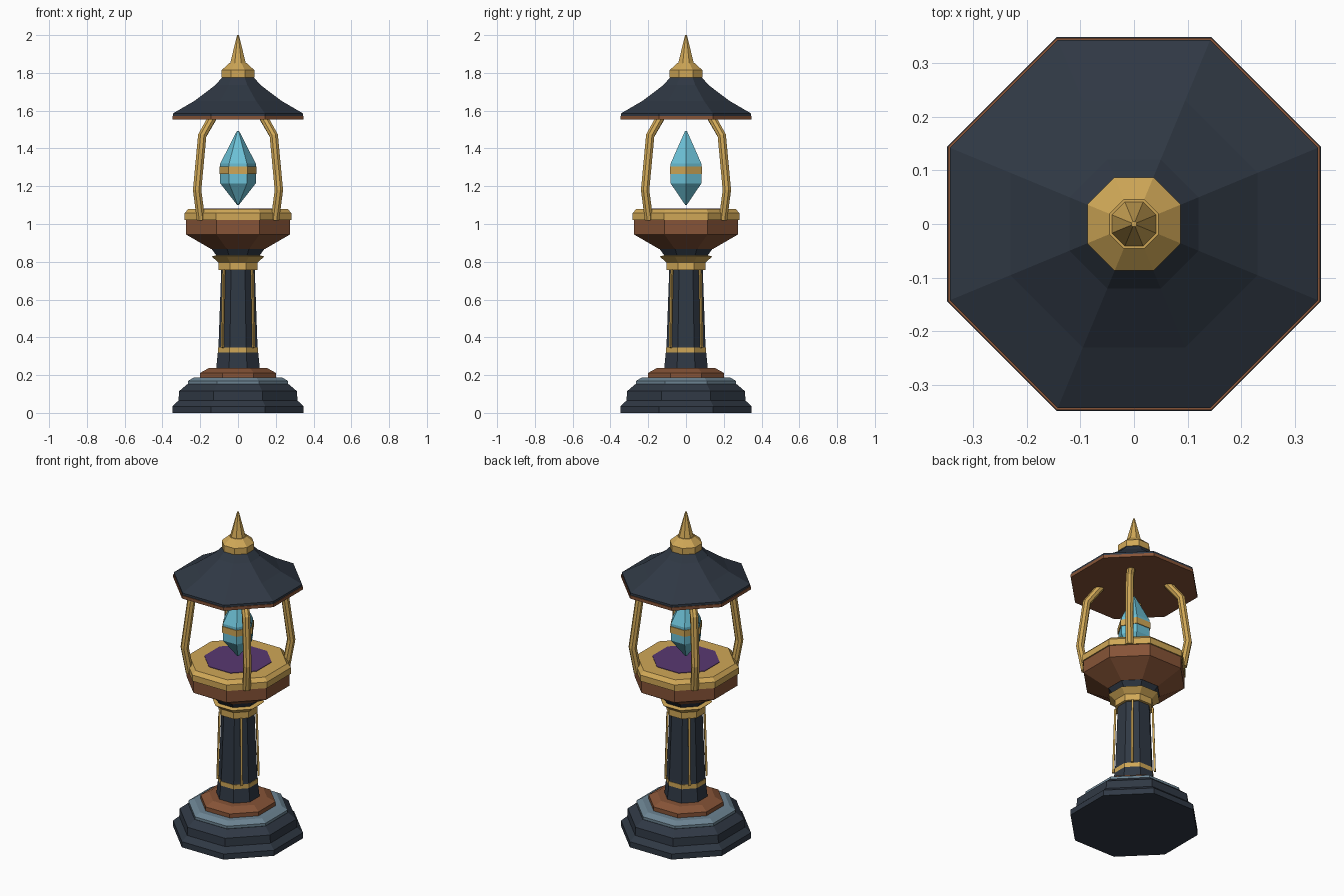
import bpy, bmesh, math
from mathutils import Vector

if "Cube" in bpy.data.objects:
    bpy.data.objects.remove(bpy.data.objects["Cube"])


def material(name, rgb):
    m = bpy.data.materials.new(name)
    m.diffuse_color = (*rgb, 1)
    m.use_nodes = True
    m.node_tree.nodes["Principled BSDF"].inputs["Base Color"].default_value = m.diffuse_color
    return m


NAVY = material("dark navy", (0.029, 0.040, 0.058))
GOLD = material("gold", (0.63, 0.39, 0.095))
COPPER = material("copper brown", (0.24, 0.088, 0.038))
SLATE = material("slate blue", (0.15, 0.23, 0.29))
CRYSTAL = material("crystal cyan", (0.15, 0.53, 0.67))
PURPLE = material("purple", (0.10, 0.04, 0.165))


def finish(bm, name, mat):
    bmesh.ops.recalc_face_normals(bm, faces=bm.faces)
    mesh = bpy.data.meshes.new(name)
    bm.to_mesh(mesh)
    bm.free()
    mesh.materials.append(mat)
    ob = bpy.data.objects.new(name, mesh)
    bpy.context.collection.objects.link(ob)
    return ob


def bridge(bm, rings):
    """Skin a stack of vertex rings and cap both ends."""
    n = len(rings[0])
    for a, b in zip(rings, rings[1:]):
        for i in range(n):
            j = (i + 1) % n
            bm.faces.new((a[i], a[j], b[j], b[i]))
    bm.faces.new(rings[0][::-1])
    bm.faces.new(rings[-1])


def turned(name, mat, profile, sides=8, flat_front=True):
    """Faceted solid from (radius, height) pairs; radius is to the flats if flat_front."""
    bm = bmesh.new()
    scale = 1 / math.cos(math.pi / sides) if flat_front else 1
    phase = math.pi / sides if flat_front else 0
    rings = []
    for r, z in profile:
        rings.append([bm.verts.new((r * scale * math.cos(phase + math.tau * i / sides),
                                    r * scale * math.sin(phase + math.tau * i / sides), z))
                      for i in range(sides)])
    bridge(bm, rings)
    return finish(bm, name, mat)


def bar(name, mat, path, radius, angle, sides):
    """Bent tube following (distance, height) points in the vertical plane at an angle."""
    out = Vector((math.cos(angle), math.sin(angle), 0))
    side = Vector((-out.y, out.x, 0))
    pts = [out * d + Vector((0, 0, z)) for d, z in path]
    bm = bmesh.new()
    rings = []
    for k, p in enumerate(pts):
        tangent = (pts[min(k + 1, len(pts) - 1)] - pts[max(k - 1, 0)]).normalized()
        normal = side.cross(tangent)
        rings.append([bm.verts.new(p + radius * (side * math.cos(t) + normal * math.sin(t)))
                      for t in (math.tau * (i + 0.5) / sides for i in range(sides))])
    bridge(bm, rings)
    return finish(bm, name, mat)


# Stepped base
turned("base_plinth", NAVY, [(0.348, 0), (0.348, 0.035), (0.315, 0.065),
                             (0.312, 0.115), (0.268, 0.152)])
turned("base_slate_step", SLATE, [(0.266, 0.15), (0.266, 0.168), (0.235, 0.187)])
turned("base_copper_step", COPPER, [(0.2, 0.18), (0.2, 0.212), (0.155, 0.237)])

# Column with bands
turned("column", NAVY, [(0.116, 0.23), (0.103, 0.36), (0.088, 0.78)])
turned("column_lower_band", GOLD, [(0.107, 0.307), (0.107, 0.347)])
turned("column_upper_band", GOLD, [(0.104, 0.757), (0.104, 0.797),
                                   (0.14, 0.828), (0.115, 0.834)])
turned("column_neck", NAVY, [(0.112, 0.83), (0.145, 0.875)])

# Bowl and rim
turned("bowl", COPPER, [(0.143, 0.868), (0.276, 0.945), (0.276, 1.022)])
turned("bowl_rim", GOLD, [(0.283, 1.02), (0.283, 1.058), (0.262, 1.08)])
turned("glow_plate", PURPLE, [(0.18, 1.078), (0.18, 1.083)])

# Floating crystal with belt
turned("crystal", CRYSTAL, [(0.004, 1.10), (0.094, 1.215), (0.094, 1.32), (0.006, 1.492)],
       sides=6, flat_front=False)
turned("crystal_belt", GOLD, [(0.099, 1.265), (0.099, 1.304)], sides=6, flat_front=False)

# Four column ribs and four lantern arms on the diagonals
for i in range(4):
    a = math.pi / 4 + i * math.pi / 2
    bar(f"column_rib_{i + 1}", GOLD, [(0.118, 0.345), (0.106, 0.76)], 0.008, a, 4)
    bar(f"lantern_arm_{i + 1}", GOLD,
        [(0.277, 1.022), (0.306, 1.18), (0.268, 1.468), (0.19, 1.565)], 0.024, a, 8)

# Roof and finial
turned("roof_edge", COPPER, [(0.347, 1.553), (0.347, 1.572)])
turned("roof", NAVY, [(0.343, 1.57), (0.343, 1.586), (0.23, 1.652),
                      (0.12, 1.735), (0.082, 1.778)])
turned("finial_collar", GOLD, [(0.087, 1.775), (0.087, 1.814), (0.046, 1.852)])
turned("finial_spike", GOLD, [(0.042, 1.848), (0.005, 2.0)])
